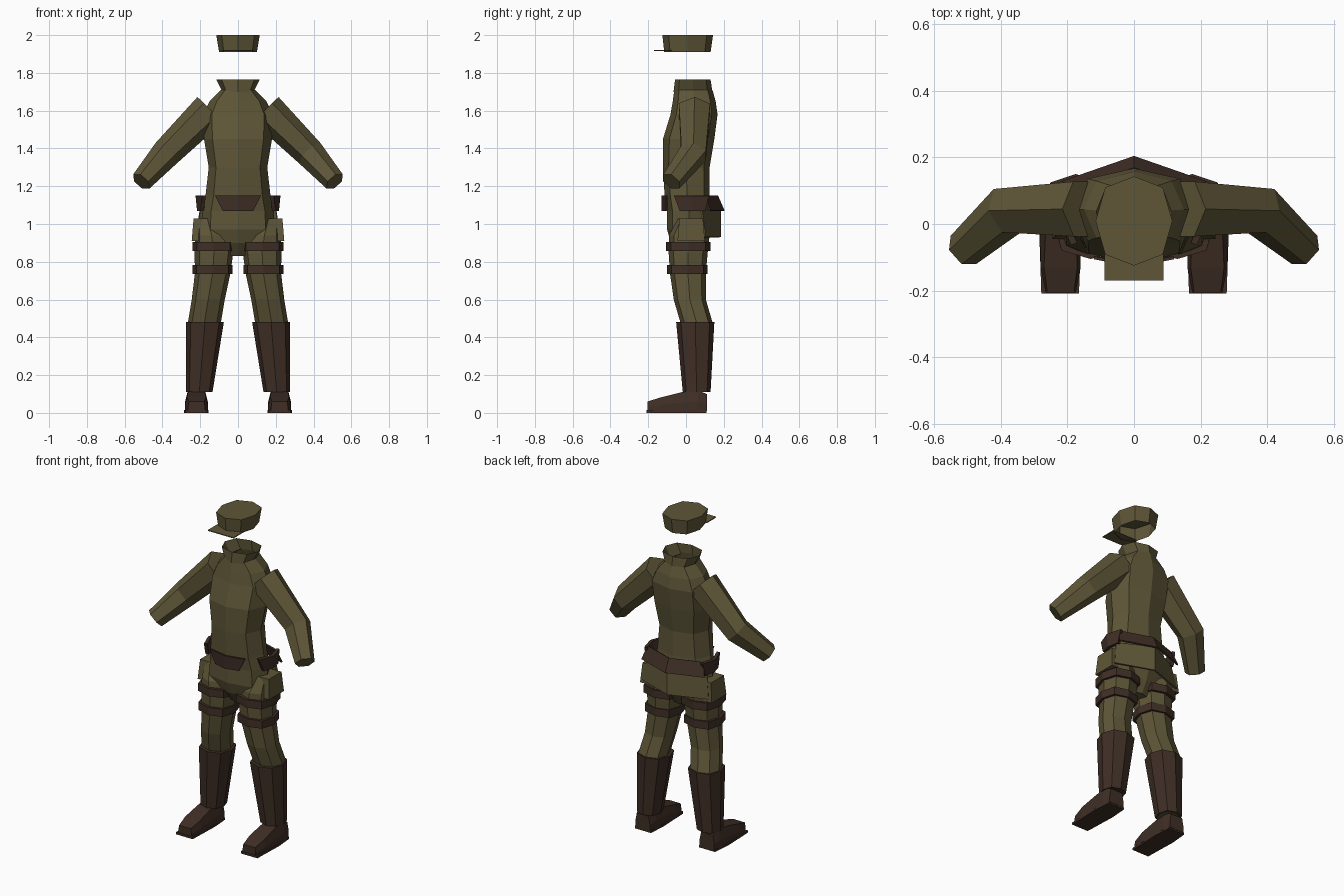
import bpy, bmesh, math
from mathutils import Vector

if "Cube" in bpy.data.objects:
    bpy.data.objects.remove(bpy.data.objects["Cube"])


def material(name, rgb):
    mat = bpy.data.materials.new(name)
    mat.use_nodes = True
    mat.diffuse_color = (*rgb, 1)
    mat.node_tree.nodes["Principled BSDF"].inputs["Base Color"].default_value = (*rgb, 1)
    return mat


GREEN = material("olive cloth", (0.112, 0.093, 0.039))
BROWN = material("dark leather", (0.05, 0.028, 0.019))


def finish(bm, name, mat, mirror, thick=0):
    bmesh.ops.recalc_face_normals(bm, faces=bm.faces)
    mesh = bpy.data.meshes.new(name)
    bm.to_mesh(mesh)
    bm.free()
    mesh.materials.append(mat)
    ob = bpy.data.objects.new(name, mesh)
    bpy.context.collection.objects.link(ob)
    if thick:
        mod = ob.modifiers.new("thickness", "SOLIDIFY")
        mod.thickness = thick
        mod.offset = 0
    if mirror:
        ob.modifiers.new("mirror", "MIRROR")
    return ob


def loft(name, loops, mat, mirror=False, caps=(True, True), closed=True, thick=0):
    """Skin a list of matching point loops."""
    bm = bmesh.new()
    rows = [[bm.verts.new(p) for p in loop] for loop in loops]
    n = len(rows[0])
    for a, b in zip(rows, rows[1:]):
        for i in range(n if closed else n - 1):
            j = (i + 1) % n
            bm.faces.new((a[i], a[j], b[j], b[i]))
    if closed and caps[0]:
        bm.faces.new(rows[0])
    if closed and caps[1]:
        bm.faces.new(rows[-1])
    return finish(bm, name, mat, mirror, thick)


def ring(z, x0, x1, y0, y1, corner=0.75):
    """Eight sided level ring filling the given extents."""
    pts = []
    for k in range(8):
        a = k * math.pi / 4
        s = corner / math.sqrt(0.5) if k % 2 else 1
        pts.append(((x0 + x1) / 2 + (x1 - x0) / 2 * s * math.cos(a),
                    (y0 + y1) / 2 + (y1 - y0) / 2 * s * math.sin(a), z))
    return pts


def limb(name, path, mat, sides=6):
    """Tube with rings square to a bent path of (point, radius)."""
    pts = [Vector(p) for p, r in path]
    loops = []
    for i, (p, r) in enumerate(path):
        d = Vector()
        if i:
            d += (pts[i] - pts[i - 1]).normalized()
        if i < len(pts) - 1:
            d += (pts[i + 1] - pts[i]).normalized()
        d.normalize()
        u = Vector((0, 1, 0))
        u = (u - d * u.dot(d)).normalized()
        v = d.cross(u)
        loops.append([pts[i] + r * (u * math.cos(t) + v * math.sin(t))
                      for t in [(k + 0.5) * math.tau / sides for k in range(sides)]])
    return loft(name, loops, mat, mirror=True)


# Jacket body and open collar: height, half width, front, back
torso = [(0.83, 0.06, -0.03, 0.07), (0.90, 0.13, -0.08, 0.11),
         (0.97, 0.195, -0.10, 0.13), (1.07, 0.19, -0.10, 0.13),
         (1.15, 0.172, -0.113, 0.125), (1.30, 0.155, -0.123, 0.125),
         (1.45, 0.18, -0.122, 0.15), (1.58, 0.185, -0.082, 0.167),
         (1.65, 0.15, -0.07, 0.157), (1.71, 0.09, -0.062, 0.14)]
loft("jacket", [ring(z, -w, w, f, b) for z, w, f, b in torso], GREEN, caps=(True, False))
loft("collar", [ring(1.70, -0.083, 0.083, -0.066, 0.14),
                ring(1.765, -0.115, 0.115, -0.058, 0.13)], GREEN, caps=(False, False))

# Sleeves
limb("sleeve", [((0.148, 0.045, 1.605), 0.095), ((0.38, 0.04, 1.375), 0.078),
                ((0.512, -0.078, 1.225), 0.057)], GREEN)

# Waist belt: front, side and back sections
loft("belt_front", [[(-0.12, -0.101, 1.15), (0, -0.126, 1.15), (0.12, -0.101, 1.15)],
                    [(-0.08, -0.103, 1.07), (0, -0.124, 1.07), (0.08, -0.103, 1.07)]],
     BROWN, closed=False, thick=0.009)
loft("belt_side", [[(0.18, -0.06, 1.15), (0.215, 0.03, 1.15), (0.19, 0.12, 1.15)],
                   [(0.19, -0.03, 1.07), (0.207, 0.03, 1.07), (0.195, 0.10, 1.07)]],
     BROWN, closed=False, mirror=True, thick=0.02)
loft("belt_back", [[(-0.19, 0.10, 1.15), (0, 0.165, 1.15), (0.19, 0.10, 1.15)],
                   [(-0.215, 0.125, 1.07), (0, 0.20, 1.07), (0.215, 0.125, 1.07)]],
     BROWN, closed=False, thick=0.009)

# Jacket tail hanging below the belt
loft("jacket_tail", [[(-0.20, 0.08, 1.08), (0, 0.18, 1.08), (0.20, 0.08, 1.08)],
                     [(-0.225, 0.10, 0.93), (0, 0.18, 0.93), (0.225, 0.10, 0.93)]],
     GREEN, closed=False, thick=0.01)

# Trousers: height, inner, outer, front, back
legs = [(1.03, 0.11, 0.215, -0.04, 0.09), (0.94, 0.055, 0.225, -0.09, 0.125),
        (0.85, 0.025, 0.23, -0.092, 0.115), (0.74, 0.04, 0.228, -0.085, 0.105),
        (0.60, 0.07, 0.245, -0.065, 0.105), (0.48, 0.09, 0.265, -0.03, 0.14),
        (0.11, 0.145, 0.262, 0.0, 0.115)]
loft("trouser_leg", [ring(*r) for r in legs], GREEN, mirror=True)

# Side pockets
loft("thigh_pocket", [[(x, y0, z), (x + 0.06, y0, z), (x + 0.06, y1, z), (x, y1, z)]
                      for x, y0, y1, z in ((0.175, -0.035, 0.09, 1.03),
                                           (0.185, -0.045, 0.10, 0.91))],
     GREEN, mirror=True)

# Thigh straps
for label, z, inner, front, back in (("upper", 0.88, 0.018, -0.105, 0.13),
                                     ("lower", 0.76, 0.028, -0.10, 0.115)):
    loft(label + "_thigh_strap",
         [ring(z + s * 0.024, inner, 0.242, front, back, 0.78) for s in (-1, 1)],
         BROWN, mirror=True)

# Boot shafts
loft("boot_shaft", [ring(0.48, 0.075, 0.275, -0.052, 0.15),
                    ring(0.11, 0.135, 0.275, -0.017, 0.13)], BROWN, mirror=True)

# Shoes: sections running from heel to toe
shoe = [(0.11, 0.05, 0.04, 0.10), (0.06, 0.06, 0.045, 0.12), (-0.02, 0.06, 0.045, 0.11),
        (-0.13, 0.06, 0.05, 0.083), (-0.205, 0.045, 0.04, 0.06)]
loft("shoe", [[(0.22 - b, y, 0.01), (0.22 + b, y, 0.01), (0.22 + b, y, h * 0.5),
               (0.22 + t, y, h), (0.22 - t, y, h), (0.22 - b, y, h * 0.5)]
              for y, b, t, h in shoe], BROWN, mirror=True)
sole = [(0.165, 0.108), (0.275, 0.108), (0.285, 0), (0.278, -0.208), (0.165, -0.208), (0.157, 0)]
loft("sole", [[(x, y, z) for x, y in sole] for z in (0, 0.014)], BROWN, mirror=True)

# Cap crown, open below, with a thin visor
loft("cap_crown", [ring(1.91, -0.10, 0.10, -0.115, 0.13),
                   ring(2.0, -0.115, 0.115, -0.125, 0.143)], GREEN, caps=(False, True))
loft("cap_visor", [[(-0.088, -0.17, 1.918), (0.088, -0.17, 1.918)],
                   [(-0.088, -0.075, 1.918), (0.088, -0.075, 1.918)]],
     GREEN, closed=False, thick=0.005)
